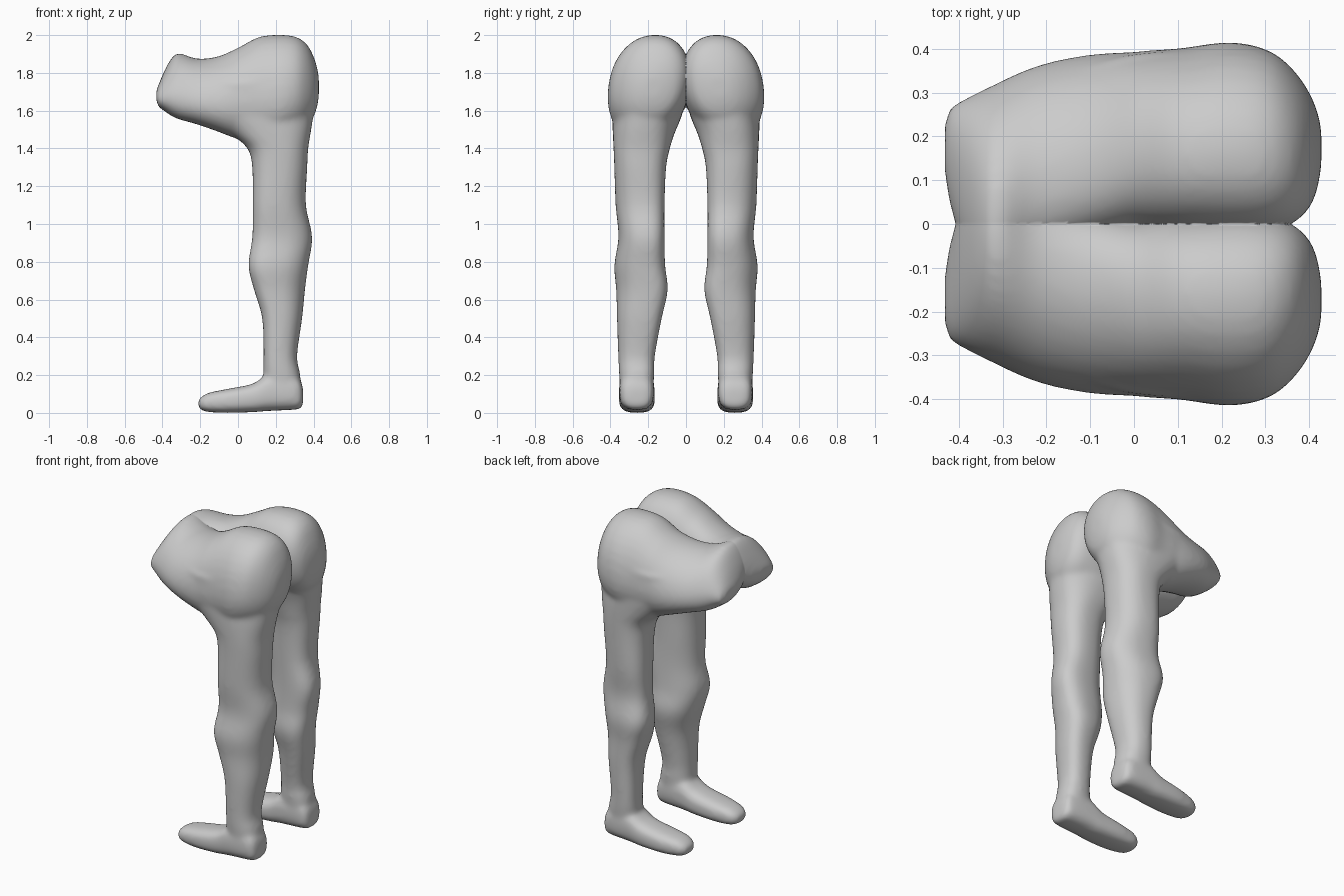
import bpy, bmesh, math

N = 32


def spline(p0, p1, p2, p3, t):
    # Catmull-Rom blend of two neighbouring stations
    return [0.5 * (2*b + (c-a)*t + (2*a-5*b+4*c-d)*t*t + (3*b-a-3*c+d)*t**3)
            for a, b, c, d in zip(p0, p1, p2, p3)]


def refine(st, steps=4):
    out = []
    for i in range(len(st) - 1):
        a, d = st[max(i-1, 0)], st[min(i+2, len(st)-1)]
        out += [spline(a, st[i], st[i+1], d, k/steps) for k in range(steps)]
    return out + [list(st[-1])]


def loft(bm, stations, place, power=2.0, skew=lambda t: 0.0):
    # closed skin through super-elliptic sections (t, u_min, u_max, v_min, v_max)
    rings = []
    for t, u0, u1, v0, v1 in refine(stations):
        ring = []
        for k in range(N):
            a = 2 * math.pi * k / N
            c, s = math.cos(a), math.sin(a + skew(t))
            u = (u0+u1)/2 + (u1-u0)/2 * math.copysign(abs(c)**(2/power), c)
            v = (v0+v1)/2 + (v1-v0)/2 * math.copysign(abs(s)**(2/power), s)
            ring.append(bm.verts.new(place(t, u, v)))
        rings.append(ring)
    for r, q in zip(rings, rings[1:]):
        for k in range(N):
            bm.faces.new((r[k], r[(k+1) % N], q[(k+1) % N], q[k]))
    bm.faces.new(rings[0][::-1])
    bm.faces.new(rings[-1])


def trunk_place(x, y, z):
    # lean the sections: tops toward the middle, undersides outward, more so in front
    lean = 0.12 + 0.36 * min(1, max(0, -x / 0.3))
    return (x, y - lean * (z - 1.72), z)


# leg: z, x range, y range
leg = [
    (0.05, 0.15, 0.335, 0.18, 0.34),
    (0.20, 0.135, 0.33, 0.168, 0.354),
    (0.30, 0.135, 0.313, 0.165, 0.359),
    (0.50, 0.128, 0.34, 0.128, 0.366),
    (0.65, 0.085, 0.355, 0.096, 0.37),
    (0.78, 0.055, 0.372, 0.11, 0.38),
    (0.93, 0.075, 0.394, 0.113, 0.358),
    (1.10, 0.077, 0.36, 0.113, 0.373),
    (1.30, 0.075, 0.367, 0.105, 0.38),
    (1.40, 0.05, 0.372, 0.085, 0.384),
    (1.48, -0.04, 0.385, 0.06, 0.388),
    (1.60, -0.18, 0.403, 0.015, 0.392),
    (1.75, -0.20, 0.415, 0.01, 0.395),
]
# foot: x, y range, z range
foot = [
    (-0.212, 0.23, 0.28, 0.035, 0.065),
    (-0.195, 0.195, 0.315, 0.015, 0.085),
    (-0.15, 0.175, 0.335, 0.004, 0.108),
    (-0.05, 0.166, 0.352, 0.0, 0.128),
    (0.08, 0.166, 0.356, 0.004, 0.155),
    (0.16, 0.166, 0.356, 0.01, 0.205),
    (0.27, 0.17, 0.352, 0.015, 0.21),
    (0.325, 0.18, 0.34, 0.02, 0.18),
    (0.345, 0.21, 0.305, 0.04, 0.13),
]
# hip and bent-over trunk: x, y range, z range
trunk = [
    (-0.432, 0.10, 0.21, 1.65, 1.71),
    (-0.42, 0.03, 0.243, 1.62, 1.74),
    (-0.39, -0.05, 0.267, 1.598, 1.81),
    (-0.35, -0.08, 0.29, 1.57, 1.88),
    (-0.31, -0.08, 0.307, 1.553, 1.905),
    (-0.22, -0.06, 0.342, 1.528, 1.876),
    (-0.11, -0.035, 0.37, 1.49, 1.886),
    (0.0, -0.015, 0.387, 1.45, 1.933),
    (0.11, -0.015, 0.398, 1.44, 1.99),
    (0.22, -0.02, 0.413, 1.45, 2.002),
    (0.31, -0.012, 0.395, 1.49, 1.99),
    (0.37, 0.01, 0.345, 1.53, 1.945),
    (0.41, 0.055, 0.28, 1.59, 1.86),
    (0.428, 0.13, 0.22, 1.67, 1.78),
]

bm = bmesh.new()
loft(bm, leg, lambda t, u, v: (u, v, t), 2.4,
     lambda z: -0.25 * math.sin(math.pi * min(z, 1.5) / 1.5))
loft(bm, foot, lambda t, u, v: (t, u, v), 2.8)
loft(bm, trunk, trunk_place, 2.15)
bmesh.ops.recalc_face_normals(bm, faces=bm.faces)
mesh = bpy.data.meshes.new("legs_and_hips")
bm.to_mesh(mesh)
bm.free()
body = bpy.data.objects.new("legs_and_hips", mesh)
bpy.context.collection.objects.link(body)

# fuse the parts, soften the joins, mirror to the other side
fuse = body.modifiers.new("fuse", 'REMESH')
fuse.mode = 'VOXEL'
fuse.voxel_size = 0.012
fuse.use_smooth_shade = True
soft = body.modifiers.new("soften", 'SMOOTH')
soft.factor = 0.5
soft.iterations = 16
mir = body.modifiers.new("mirror", 'MIRROR')
mir.use_axis = (False, True, False)
mir.use_bisect_axis = (False, True, False)
mir.merge_threshold = 0.001
